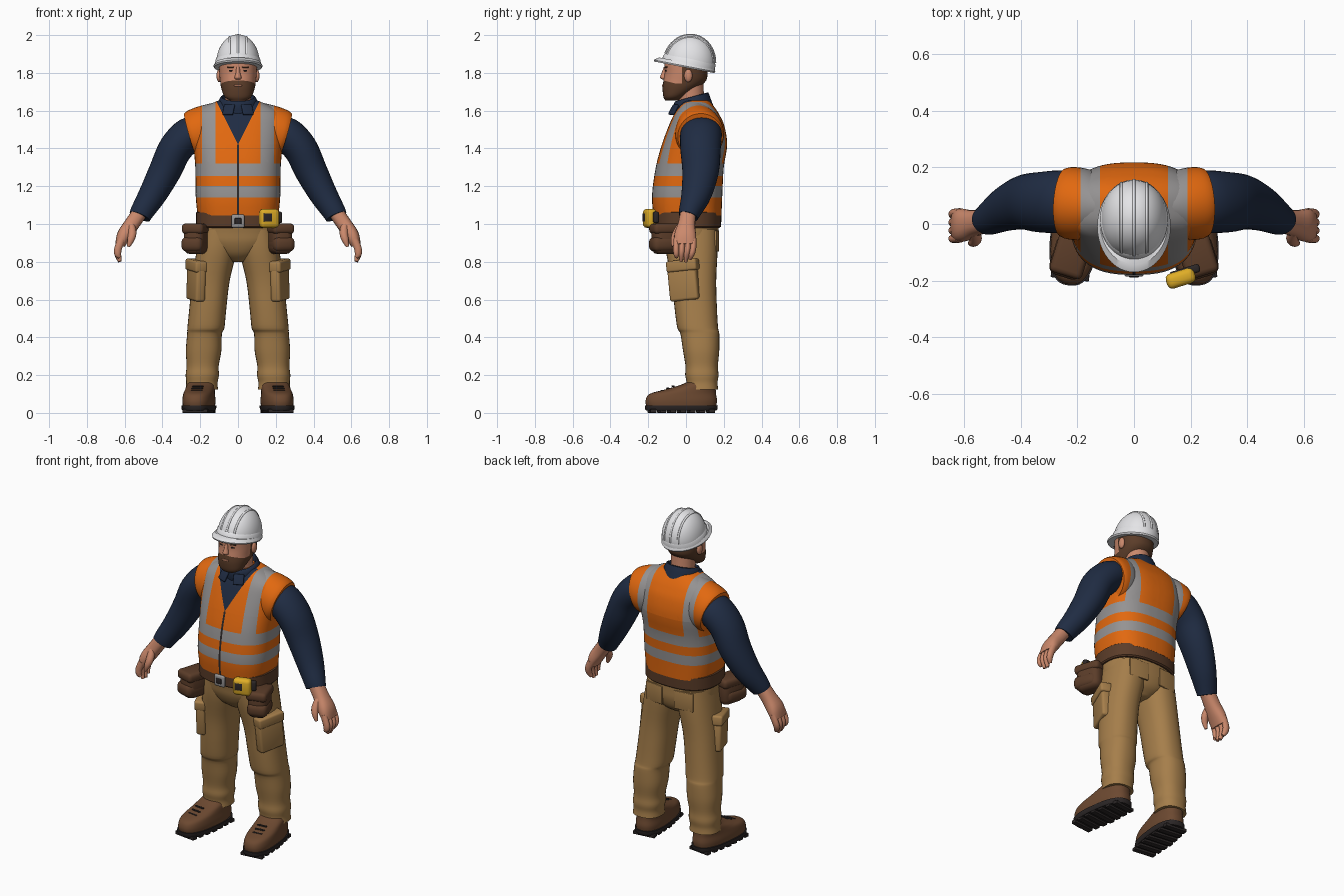
import bpy, bmesh
from math import sin, cos, pi, copysign
from mathutils import Vector, Matrix

if "Cube" in bpy.data.objects:
    bpy.data.objects.remove(bpy.data.objects["Cube"])

def material(name, *rgb):
    m = bpy.data.materials.new(name)
    m.use_nodes = True
    m.diffuse_color = (*rgb, 1)
    m.node_tree.nodes["Principled BSDF"].inputs["Base Color"].default_value = (*rgb, 1)
    return m

orange = material("vest orange", .76, .14, .005)
grey = material("reflective grey", .3, .29, .29)
navy = material("shirt navy", .014, .025, .056)
khaki = material("trouser khaki", .38, .21, .07)
leather = material("boot brown", .15, .066, .03)
dark = material("dark rubber", .025, .02, .02)
skin = material("skin", .6, .25, .15)
white = material("helmet white", .78, .78, .8)
brown = material("dark brown", .105, .046, .022)
yellow = material("tool yellow", .74, .42, .02)

def finish(name, bm, mats, angle=.7):
    bmesh.ops.recalc_face_normals(bm, faces=bm.faces)
    me = bpy.data.meshes.new(name)
    bm.to_mesh(me)
    bm.free()
    for m in mats:
        me.materials.append(m)
    me.shade_smooth()
    me.set_sharp_from_angle(angle=angle)
    ob = bpy.data.objects.new(name, me)
    bpy.context.collection.objects.link(ob)
    return ob

def spline(rings, steps):
    """Smoothly interpolate ring values."""
    r = [Vector(v) for v in rings]
    out = []
    for i in range(len(r) - 1):
        a, b, c, d = r[max(i - 1, 0)], r[i], r[i + 1], r[min(i + 2, len(r) - 1)]
        for k in range(steps):
            t = k / steps
            out.append(b + (c - a) * (t / 2) + (a * 2 - b * 5 + c * 4 - d) * (t * t / 2)
                       + (b * 3 - a - c * 3 + d) * (t ** 3 / 2))
    return out + [r[-1]]

def loft(name, mats, rings, n=32, power=2, follow=False, steps=4, cuts=(), paint=None):
    """Skin over rings (x, y, z, half width, half depth); follow turns rings along the path."""
    rs = spline(rings, steps)
    bm = bmesh.new()
    loops = []
    for i, r in enumerate(rs):
        t = Vector((0, 0, 1))
        if follow:
            t = Vector((rs[min(i + 1, len(rs) - 1)] - rs[max(i - 1, 0)])[:3]).normalized()
        a = Vector((0, 1, 0)).cross(t).normalized()
        b = t.cross(a)
        loop = []
        for k in range(n):
            c, s = cos(2 * pi * k / n), sin(2 * pi * k / n)
            u = copysign(abs(c) ** (2 / power), c) * r[3]
            v = copysign(abs(s) ** (2 / power), s) * r[4]
            loop.append(bm.verts.new(Vector(r[:3]) + a * u + b * v))
        loops.append(loop)
    for p, q in zip(loops, loops[1:]):
        for k in range(n):
            j = (k + 1) % n
            bm.faces.new((p[k], p[j], q[j], q[k]))
    bm.faces.new(loops[0])
    bm.faces.new(loops[-1])
    for co, no in cuts:
        bmesh.ops.bisect_plane(bm, geom=bm.verts[:] + bm.edges[:] + bm.faces[:],
                               plane_co=co, plane_no=no)
    if paint:
        for f in bm.faces:
            f.material_index = mats.index(paint(*f.calc_center_median()))
    return finish(name, bm, mats)

def box(name, mat, loc, size, turn=0, bevel=.01, tilt=0):
    bm = bmesh.new()
    bmesh.ops.create_cube(bm, size=1, matrix=Matrix.Diagonal((*size, 1)))
    bmesh.ops.bevel(bm, geom=bm.edges[:], offset=bevel, segments=3, profile=.5, affect="EDGES")
    ob = finish(name, bm, [mat])
    ob.location, ob.rotation_euler = loc, (tilt, 0, turn)
    return ob

def dome(x, y, z, rx, ry, h, start=0):
    ts = [start + (pi / 2 - .02 - start) * i / 9 for i in range(10)]
    return [(x, y, z + h * sin(t), rx * cos(t), ry * cos(t)) for t in ts]

X, Z = (1, 0, 0), (0, 0, 1)

# Vest: stripes, zip and neck opening are cut into the surface
def vest_paint(x, y, z):
    w = abs(x)
    if y < .03:
        if w < (z - 1.6) * .6:
            return skin
        if w < (z - 1.42) * .5:
            return navy
        if w < .006 and z < 1.42:
            return dark
    if 1.14 < z < 1.2 or 1.255 < z < 1.32:
        return grey
    return grey if .12 < w < .19 and z > 1.32 else orange

vest_mats = [orange, grey, navy, skin, dark]
cuts = [((0, 0, z), Z) for z in (1.14, 1.2, 1.255, 1.32, 1.42)]
cuts += [((x * s, 0, 0), X) for x in (.006, .12, .19) for s in (-1, 1)]
cuts += [((0, 0, z), (s, 0, -k)) for z, k in ((1.42, .5), (1.6, .6)) for s in (-1, 1)]
loft("safety_vest", vest_mats,
     [(0, .008, 1.045, .214, .18), (0, .006, 1.15, .224, .186), (0, .02, 1.3, .226, .18),
      (0, .045, 1.42, .236, .173), (0, .056, 1.52, .24, .147), (0, .056, 1.58, .23, .12),
      (0, .055, 1.62, .18, .095), (0, .05, 1.655, .1, .07)],
     n=64, power=2.6, cuts=cuts, paint=vest_paint)

# Collar and neck
collar = loft("shirt_collar", [navy], [
    (0, 0, -.05, .116, .106), (0, 0, 0, .108, .102), (0, .005, .035, .092, .093),
    (0, .005, .03, .08, .08), (0, 0, -.02, .07, .07)], n=48, steps=2)
collar.location, collar.rotation_euler = (0, .033, 1.635), (.27, 0, 0)
loft("neck", [skin], [(0, .04, 1.56, .075, .07), (0, .03, 1.65, .068, .068), (0, .02, 1.76, .07, .07)])

# Head with beard and hair areas
def head_paint(x, y, z):
    back = y > .01 and z > 1.705
    sideburn = -.02 < y < .01
    beard = y < .01 and z < 1.745 - .25 * min(y + .06, 0)
    return brown if z > 1.858 or back or sideburn or beard else skin

loft("head", [skin, brown],
     [(0, -.075, 1.655, .045, .035), (0, -.064, 1.675, .072, .056), (0, -.03, 1.72, .089, .094),
      (0, -.006, 1.76, .095, .113), (0, 0, 1.8, .099, .113), (0, 0, 1.86, .1, .113),
      (0, 0, 1.885, .09, .1)], n=48, power=2.2,
     cuts=[((0, 0, 1.858), Z), ((0, 0, 1.705), Z), ((0, 0, 1.745), Z), ((0, -.06, 1.745), (0, .25, 1)),
           ((0, .01, 0), (0, 1, 0)), ((0, -.02, 0), (0, 1, 0))], paint=head_paint)
loft("nose", [skin], [(0, -.112, 1.764, .012, .01), (0, -.118, 1.775, .018, .019),
                      (0, -.113, 1.8, .012, .016), (0, -.108, 1.83, .009, .01)], n=16)
box("mouth", skin, (0, -.122, 1.733), (.04, .01, .01), bevel=.003)
for s, side in ((-1, "right"), (1, "left")):
    loft(side + "_ear", [skin], dome(s * .1, .012, 1.785, .014, .022, .034, -pi / 2 + .02), n=16, steps=1)
    box(side + "_eye", dark, (s * .038, -.106, 1.812), (.02, .008, .007), s * .2, .003)
    box(side + "_eyebrow", brown, (s * .039, -.107, 1.831), (.038, .01, .008), s * .2, .003)
    box(side + "_collar_point", navy, (s * .05, -.066, 1.605), (.06, .014, .06), s * .4, .005, -.5)

# Hard hat: shell, brim and ridges share one tilt
hat = [loft("helmet_shell", [white], dome(0, .017, 0, .116, .137, .157), n=48, steps=2, power=2.1),
       loft("helmet_band", [white], [(0, .012, -.02, .122, .142), (0, .015, .02, .12, .141),
                                     (0, .016, .03, .113, .134)], n=48, steps=1),
       loft("helmet_brim", [white], [(0, -.005, -.022, .126, .162), (0, -.005, -.014, .13, .166),
                                     (0, .003, .004, .12, .15)], n=48, steps=1)]
for i, x in enumerate((-.045, 0, .045)):
    k = (1 - (x / .116) ** 2) ** .5
    cu = bpy.data.curves.new("helmet_ridge", "CURVE")
    cu.dimensions, cu.bevel_depth, cu.bevel_resolution = "3D", .006, 2
    sp = cu.splines.new("POLY")
    sp.points.add(20)
    for j, p in enumerate(sp.points):
        t = .2 + (pi - .4) * j / 20
        p.co = (x, .017 + .137 * k * cos(t), .155 * k * sin(t), 1)
    cu.materials.append(white)
    hat.append(bpy.data.objects.new("helmet_ridge_%d" % (i + 1), cu))
    bpy.context.collection.objects.link(hat[-1])
for ob in hat:
    ob.location, ob.rotation_euler = (0, 0, 1.85), (-.19, 0, 0)

# Hips, belt and buckle
loft("trouser_hips", [khaki], [(0, .03, .8, .04, .07), (0, .03, .84, .13, .12), (0, .025, .9, .198, .146),
                               (0, .02, .96, .208, .152), (0, .01, 1.04, .2, .16)], n=48, power=2.3)
loft("tool_belt", [brown], [(0, .008, .98, .216, .17), (0, .008, .987, .222, .178),
                            (0, .008, 1.06, .222, .18), (0, .008, 1.065, .216, .174)],
     n=48, power=2.5, steps=1)
box("belt_buckle", grey, (0, -.176, 1.015), (.07, .02, .07))
box("buckle_centre", dark, (0, -.184, 1.015), (.036, .01, .032), bevel=.004)

# Tape measure
box("tape_measure", yellow, (.165, -.192, 1.03), (.105, .055, .1), .3, .02)
box("tape_measure_dial", dark, (.157, -.217, 1.035), (.052, .012, .052), .3, .005)
box("tape_measure_clip", dark, (.18, -.17, 1.035), (.11, .03, .06), .3)

for s, side in ((-1, "right"), (1, "left")):
    def m(rings):
        return [(s * r[0], *r[1:]) for r in rings]

    # Vest shoulder and sleeve
    loft(side + "_vest_shoulder", vest_mats, m([
        (.1, .06, 1.5, .145, .1), (.17, .068, 1.485, .143, .125), (.225, .074, 1.472, .136, .128),
        (.25, .076, 1.465, .125, .12)]), n=40, follow=True, cuts=cuts, paint=vest_paint)
    loft(side + "_sleeve", [navy], m([
        (.19, .085, 1.5, .07, .1), (.255, .08, 1.475, .092, .11), (.33, .077, 1.4, .09, .107),
        (.387, .077, 1.28, .085, .097), (.45, .055, 1.16, .074, .08), (.505, .022, 1.07, .062, .06),
        (.52, .012, 1.04, .058, .052)]), follow=True)
    # Hand
    loft(side + "_palm", [skin], m([
        (.52, .012, 1.06, .04, .042), (.565, .003, .995, .04, .046), (.603, -.004, .94, .038, .058),
        (.625, -.004, .888, .026, .058)]), n=20, follow=True, power=2.4)
    for i, tip in enumerate((.815, .8, .803, .825)):
        y = .04 - i * .03
        loft(side + "_finger_%d" % (i + 1), [skin], m([
            (.615, y, .92, .02, .016), (.635, y - .002, .87, .02, .016),
            (.636, y * .9 - .006, .84, .018, .015), (.625, y * .8 - .01, tip, .01, .009)]),
            n=12, follow=True)
    loft(side + "_thumb", [skin], m([(.565, -.025, .995, .02, .02), (.56, -.052, .95, .022, .02),
                                     (.568, -.065, .915, .018, .016), (.58, -.068, .88, .008, .008)]),
         n=12, follow=True)
    # Trouser leg with knee and ankle folds
    loft(side + "_trouser_leg", [khaki], m([
        (.1, .025, .97, .1, .14), (.113, .03, .86, .106, .137), (.143, .042, .7, .099, .118),
        (.16, .052, .55, .098, .112), (.17, .062, .45, .098, .108), (.177, .073, .42, .092, .103),
        (.182, .08, .33, .094, .096), (.187, .083, .25, .085, .086), (.189, .084, .2, .088, .088),
        (.191, .085, .16, .083, .082), (.192, .085, .125, .086, .085)]), power=2.3)
    # Cargo and seat pockets
    box(side + "_cargo_pocket", khaki, (s * .222, -.012, .69), (.055, .16, .19), -s * .35, .014, .1)
    box(side + "_cargo_flap", khaki, (s * .221, -.017, .78), (.068, .17, .06), -s * .35, .012, .1)
    box(side + "_seat_pocket", khaki, (s * .1, .163, .91), (.12, .012, .11), -s * .12, .004)
    # Tool pouch
    box(side + "_tool_pouch", brown, (s * .222, -.105, .918), (.11, .15, .155), s * .3, .035)
    box(side + "_pouch_flap", brown, (s * .222, -.106, .975), (.12, .16, .055), s * .3, .02)
    box(side + "_pouch_front_pocket", brown, (s * .23, -.118, .893), (.118, .145, .08), s * .3, .03)
    # Boot, sole and treads
    boot = [loft(side + "_boot", [leather], [
        (0, 0, .03, .08, .185), (0, 0, .065, .083, .19), (0, .008, .1, .079, .177),
        (0, .045, .122, .076, .138), (0, .085, .145, .073, .097), (0, .1, .16, .068, .076)],
        n=40, power=2.5),
        loft(side + "_boot_sole", [dark], [(0, 0, .012, .08, .187), (0, 0, .02, .086, .193),
                                           (0, 0, .04, .087, .194)], n=40, power=2.6, steps=1)]
    for i in range(7):
        boot.append(box(side + "_tread_%d" % (i + 1), dark, (0, 0, 0), (.16 - abs(i - 3) * .008, .032, .02), 0, .003))
        boot[-1].data.transform(Matrix.Translation((0, -.156 + i * .052, .01)))
    for i in range(3):
        boot.append(box(side + "_lace_%d" % (i + 1), dark, (0, 0, 0), (.06, .01, .008), 0, .003))
        boot[-1].data.transform(Matrix.Translation((0, -.1 + i * .028, .118 + i * .012)))
    for ob in boot:
        ob.location, ob.rotation_euler = (s * .207, -.025, 0), (0, 0, s * .12)
